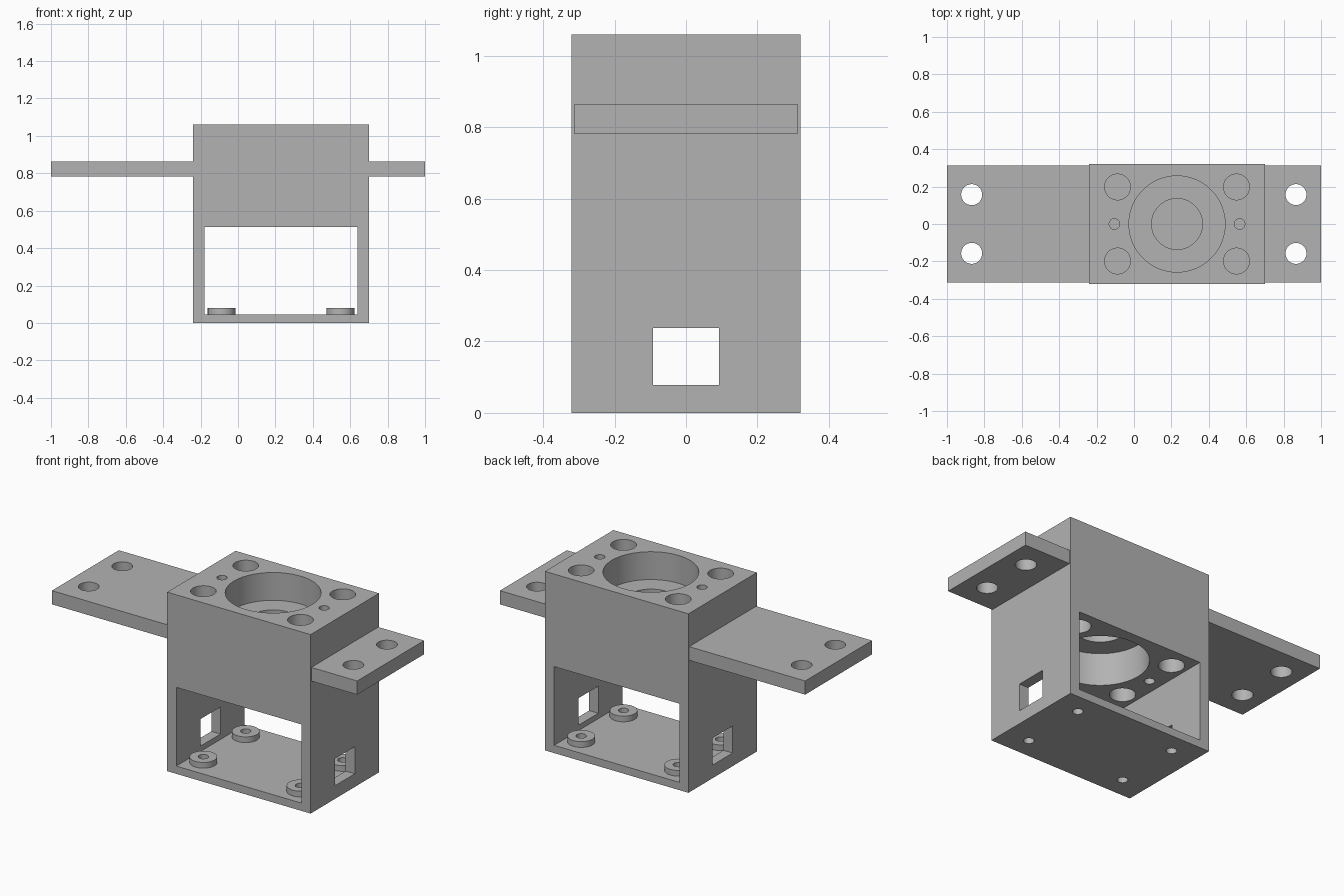
import bpy, bmesh, math
from mathutils import Matrix, Vector

if "Cube" in bpy.data.objects:
    bpy.data.objects.remove(bpy.data.objects["Cube"])

grey = bpy.data.materials.new("plain_grey")
grey.diffuse_color = (0.45, 0.45, 0.45, 1)
grey.use_nodes = True
grey.node_tree.nodes["Principled BSDF"].inputs["Base Color"].default_value = grey.diffuse_color


def add(name, bm):
    mesh = bpy.data.meshes.new(name)
    bm.to_mesh(mesh)
    bm.free()
    mesh.materials.append(grey)
    ob = bpy.data.objects.new(name, mesh)
    bpy.context.collection.objects.link(ob)
    return ob


def box(name, x0, x1, y0, y1, z0, z1):
    bm = bmesh.new()
    size = Vector((x1 - x0, y1 - y0, z1 - z0))
    mid = Vector((x0 + x1, y0 + y1, z0 + z1)) / 2
    bmesh.ops.create_cube(bm, size=1, matrix=Matrix.Translation(mid) @ Matrix.Diagonal(size).to_4x4())
    return add(name, bm)


def rod(name, x, y, r, z0, z1, sides=48):
    bm = bmesh.new()
    bmesh.ops.create_cone(bm, cap_ends=True, segments=sides, radius1=r, radius2=r,
                          depth=z1 - z0, matrix=Matrix.Translation((x, y, (z0 + z1) / 2)))
    return add(name, bm)


def cut(ob, cutters):
    # Subtract each cutter, bake the result and discard the cutter
    for c in cutters:
        c.hide_render = True
        m = ob.modifiers.new("cut", 'BOOLEAN')
        m.operation, m.solver, m.object = 'DIFFERENCE', 'EXACT', c
    deps = bpy.context.evaluated_depsgraph_get()
    mesh = bpy.data.meshes.new_from_object(ob.evaluated_get(deps))
    ob.modifiers.clear()
    ob.data = mesh
    for c in cutters:
        bpy.data.objects.remove(c)


def smooth(ob):
    bpy.ops.object.select_all(action='DESELECT')
    ob.select_set(True)
    bpy.context.view_layer.objects.active = ob
    bpy.ops.object.shade_smooth_by_angle(angle=math.radians(30))


CX, TOP, CEIL, FLOOR = 0.23, 1.06, 0.512, 0.046
corners = [(CX + sx * 0.318, sy * 0.198) for sx in (-1, 1) for sy in (-1, 1)]

# Housing block with open bay and side windows
housing = box("housing", CX - 0.47, CX + 0.47, -0.32, 0.32, 0, TOP)
cutters = [box("bay_cut", CX - 0.41, CX + 0.41, -0.5, 0.5, FLOOR, CEIL),
           box("window_cut", -0.5, 1.0, -0.093, 0.093, 0.078, 0.238)]

# Stepped bore: wide seats above and below a narrow shaft hole
cutters += [rod("upper_seat_cut", CX, 0, 0.257, TOP - 0.165, TOP + 0.1, 96),
            rod("lower_seat_cut", CX, 0, 0.257, CEIL - 0.1, CEIL + 0.19, 96),
            rod("shaft_cut", CX, 0, 0.136, CEIL - 0.05, TOP + 0.05, 64)]

# Blind corner pockets on both faces of the solid upper part, and floor screw holes
for x, y in corners:
    cutters += [rod("top_pocket_cut", x, y, 0.069, TOP - 0.16, TOP + 0.1),
                rod("ceiling_pocket_cut", x, y, 0.069, CEIL - 0.1, CEIL + 0.16),
                rod("floor_hole_cut", x, y, 0.028, -0.1, 0.2, 32)]
# Small pilot holes beside the bore
for s in (-1, 1):
    cutters.append(rod("pilot_cut", CX + s * 0.335, 0, 0.028, CEIL - 0.1, TOP + 0.1, 32))
cut(housing, cutters)
smooth(housing)

# Raised rings on the floor around the screw holes
for x, y in corners:
    boss = rod("floor_boss", x, y, 0.074, FLOOR, 0.08)
    cut(boss, [rod("boss_hole_cut", x, y, 0.028, -0.1, 0.2, 32)])
    smooth(boss)

# Mounting wings with two bolt holes each
for name, x0, x1, hx in (("left_wing", -1, CX - 0.47, -0.868), ("right_wing", CX + 0.47, 1, 0.866)):
    wing = box(name, x0, x1, -0.313, 0.313, 0.782, 0.863)
    cut(wing, [rod("bolt_cut", hx, y, 0.056, 0.6, 1.0) for y in (-0.157, 0.157)])
    smooth(wing)
